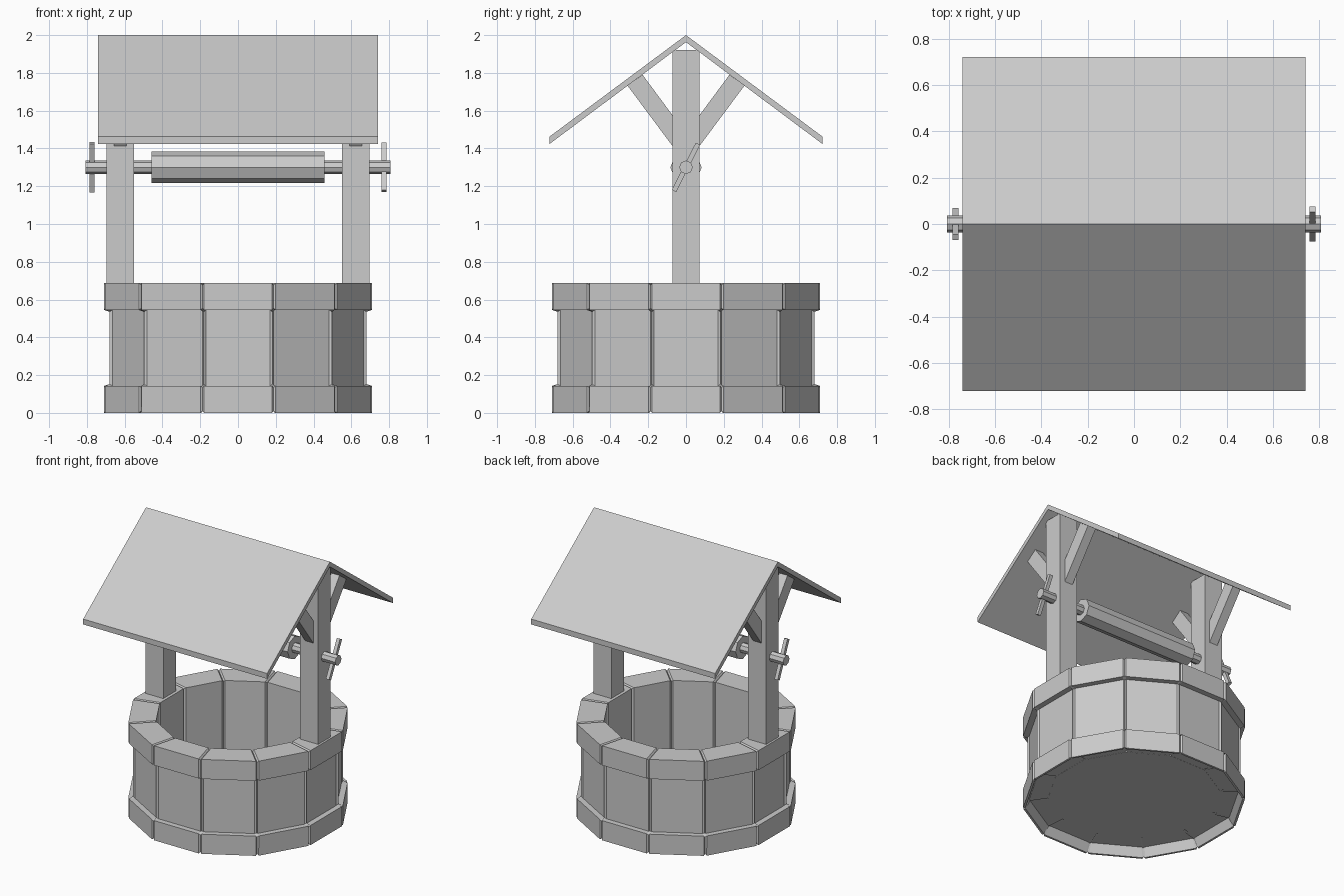
import bpy, bmesh
from math import tan, radians, cos, sin
from mathutils import Matrix, Vector

if "Cube" in bpy.data.objects:
    bpy.data.objects.remove(bpy.data.objects["Cube"])


def finish(name, bm):
    bmesh.ops.recalc_face_normals(bm, faces=bm.faces)
    me = bpy.data.meshes.new(name)
    bm.to_mesh(me)
    bm.free()
    ob = bpy.data.objects.new(name, me)
    bpy.context.collection.objects.link(ob)
    return ob


def prism(bm, a, b):
    """Closed solid between two matching outlines; returns the end caps."""
    va, vb = [bm.verts.new(p) for p in a], [bm.verts.new(p) for p in b]
    n = len(a)
    for i in range(n):
        bm.faces.new((va[i], va[(i + 1) % n], vb[(i + 1) % n], vb[i]))
    return [bm.faces.new(va[::-1]), bm.faces.new(vb)]


def along_x(name, outline, x0, x1):
    bm = bmesh.new()
    prism(bm, [(x0, y, z) for y, z in outline], [(x1, y, z) for y, z in outline])
    return finish(name, bm)


def ngon(r, z, n=8):
    return [(r * cos(radians(360 * i / n)), z + r * sin(radians(360 * i / n))) for i in range(n)]


# Stone wall: twelve blocks with wider foot and rim, chamfered at the joints
profile = [(.71, 0), (.71, .143), (.67, .143), (.67, .545), (.71, .545),
           (.71, .687), (.53, .687), (.53, .065), (.67, .065), (.695, 0)]
t = tan(radians(15))
for k in range(12):
    bm = bmesh.new()
    caps = prism(bm, [(-r * t, -r, z) for r, z in profile], [(r * t, -r, z) for r, z in profile])
    edges = list({e for f in caps for e in f.edges})
    bmesh.ops.bevel(bm, geom=edges, offset=.01, segments=1, affect='EDGES')
    bmesh.ops.rotate(bm, verts=bm.verts, cent=(0, 0, 0), matrix=Matrix.Rotation(radians(30 * k), 3, 'Z'))
    finish(f"wall_block_{k + 1}", bm)

# Well floor
bm = bmesh.new()
bmesh.ops.create_cone(bm, cap_ends=True, segments=12, radius1=.57, radius2=.57, depth=.02,
                      matrix=Matrix.Translation((0, 0, .074)) @ Matrix.Rotation(radians(15), 4, 'Z'))
finish("well_floor", bm)

# Posts with diagonal braces, and crank bars on the axle ends
for side, s, lean in (("left", -1, 24), ("right", 1, -27)):
    x = s * .623
    along_x(f"{side}_post", [(-.072, .6), (.072, .6), (.072, 1.92), (-.072, 1.92)], x - .072, x + .072)
    for end, d in (("front", -1), ("back", 1)):
        brace = [(.03, 1.357), (.31, 1.733), (.23, 1.79), (.03, 1.52)]
        along_x(f"{side}_{end}_brace", [(d * y, z) for y, z in brace], x - .033, x + .033)
    a = radians(lean)
    bar = []
    for u, v in ((-.013, -.14), (.013, -.14), (.013, .14), (-.013, .14)):
        bar.append((u * cos(a) - v * sin(a), 1.3 + u * sin(a) + v * cos(a)))
    along_x(f"{side}_crank_bar", bar, s * .772 - .013, s * .772 + .013)

# Axle and winding drum
along_x("axle", ngon(.036, 1.3), -.807, .807)
along_x("winding_drum", ngon(.083, 1.3), -.457, .457)

# Gable roof
along_x("roof", [(0, 2), (.722, 1.463), (.722, 1.424), (0, 1.963), (-.722, 1.424), (-.722, 1.463)], -.74, .74)
